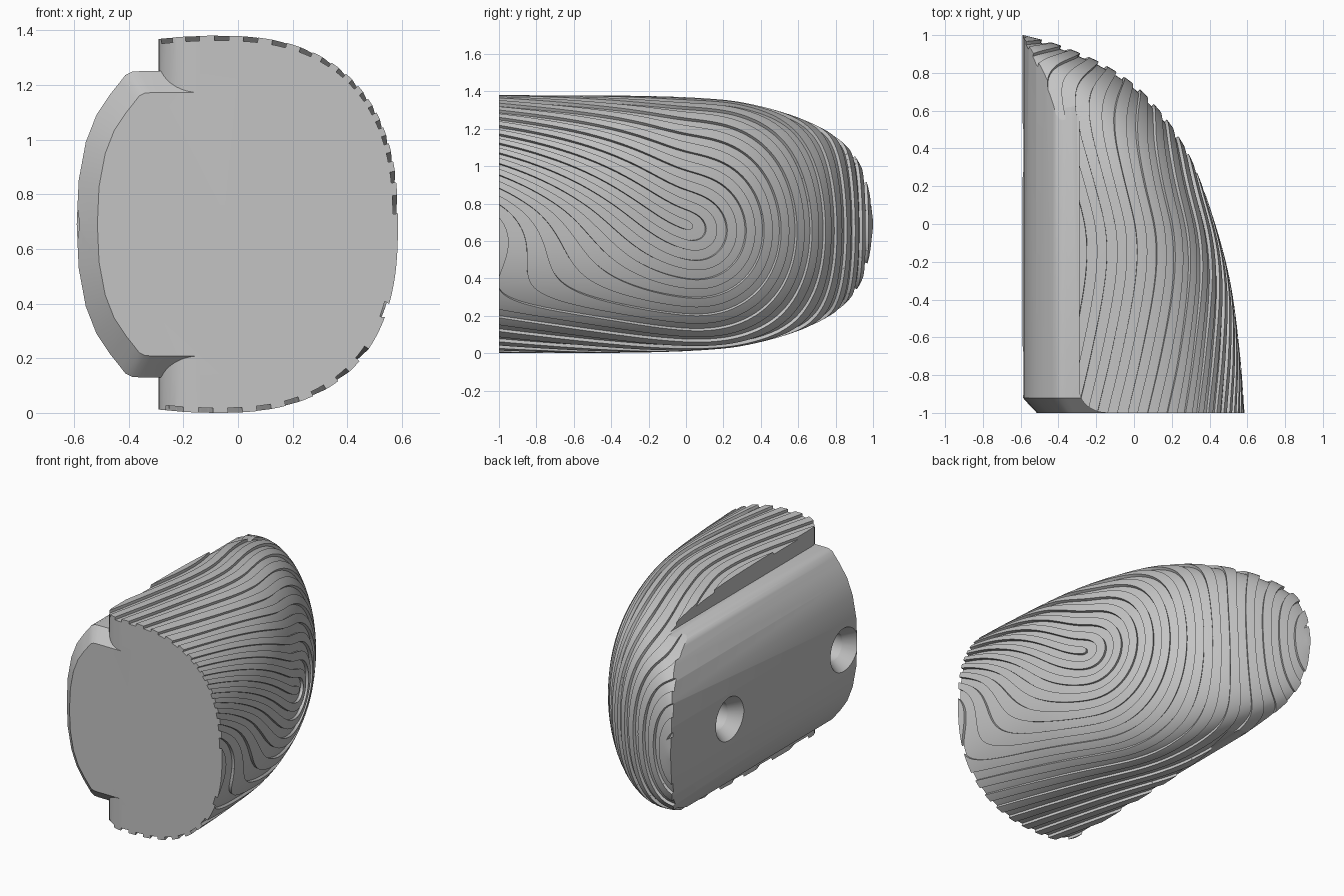
import bpy, bmesh, math

if "Cube" in bpy.data.objects:
    bpy.data.objects.remove(bpy.data.objects["Cube"])

MID = 0.69            # height of the symmetry plane
PITCH, DEPTH = 0.107, 0.018

grey = bpy.data.materials.new("plain grey")
grey.use_nodes = True
grey.diffuse_color = (0.55, 0.55, 0.55, 1)
grey.node_tree.nodes["Principled BSDF"].inputs["Base Color"].default_value = (0.55, 0.55, 0.55, 1)


def interp(table, t):
    # smooth cubic through (position, value) pairs
    n = len(table)
    def slope(i):
        a, b = table[max(i - 1, 0)], table[min(i + 1, n - 1)]
        return (b[1] - a[1]) / (b[0] - a[0])
    for i in range(n - 1):
        (a, p), (b, q) = table[i], table[i + 1]
        if t <= b or i == n - 2:
            h, s = b - a, (t - a) / (b - a)
            return (p * (1 + 2 * s) * (1 - s) ** 2 + q * s * s * (3 - 2 * s)
                    + h * (slope(i) * s * (1 - s) ** 2 - slope(i + 1) * s * s * (1 - s)))


def ease(t):
    # soft ramp from 0 to 1
    t = min(max(t, 0), 1)
    return t * t * (3 - 2 * t)


def loft(name, rings):
    # closed solid through rings of equal point count
    bm = bmesh.new()
    rows = [[bm.verts.new(p) for p in ring] for ring in rings]
    n = len(rows[0])
    for r, s in zip(rows, rows[1:]):
        for j in range(n):
            k = (j + 1) % n
            bm.faces.new((r[j], r[k], s[k], s[j]))
    bm.faces.new(rows[0][::-1])
    bm.faces.new(rows[-1])
    bmesh.ops.recalc_face_normals(bm, faces=bm.faces[:])
    mesh = bpy.data.meshes.new(name)
    bm.to_mesh(mesh)
    bm.free()
    mesh.materials.append(grey)
    obj = bpy.data.objects.new(name, mesh)
    bpy.context.collection.objects.link(obj)
    return obj


def subtract(obj, cutter):
    mod = obj.modifiers.new("cut", 'BOOLEAN')
    mod.operation, mod.solver, mod.object = 'DIFFERENCE', 'EXACT', cutter
    bpy.context.view_layer.objects.active = obj
    bpy.ops.object.modifier_apply(modifier=mod.name)
    bpy.data.objects.remove(cutter)


# Outline tables along y: front of pad, widest line, half height
PAD = [(-1, .585), (-.7, .562), (-.32, .512), (0, .43), (.317, .315), (.5, .212),
       (.63, .11), (.74, 0), (.84, -.15), (.915, -.31), (.965, -.45), (1, -.585)]
WIDE = [(-1, -.08), (0, -.08), (.3, -.12), (.56, -.22), (.8, -.4), (1, -.64)]
HALF = [(-1, .69), (-.2, .685), (.2, .665), (.4, .63), (.6, .57), (.75, .5),
        (.85, .425), (.93, .32), (.98, .18), (1, .04)]


def section(y):
    # rounded pad with nearly straight sides running to the back
    pad, wide, half = (interp(t, y) for t in (PAD, WIDE, HALF))
    power = .8 + .17 * ease((y + .3) / .9)
    points = []
    for i in range(-104, 105):
        side = 1 if i > 0 else -1
        if abs(i) > 84:
            f = (abs(i) - 84) / 20
            x = wide + (-.66 - wide) * f
            z = half * (1 - .13 * f * f)
        else:
            a = abs(i) / 84 * math.pi / 2
            x = wide + (pad - wide) * max(math.cos(a), 0) ** power
            z = half * math.sin(a) ** power
        points.append((x, y, MID + side * z))
    return points


# Smooth fingertip body, a little long at the front for trimming
ROWS = 165
stations = [-1.04 + 2.04 * (.5 * math.sin(i / ROWS * math.pi / 2) + .5 * i / ROWS)
            for i in range(ROWS + 1)]
grid = [section(y) for y in stations]
COLS, CENTRE = len(grid[0]), len(grid[0]) // 2
body = loft("fingertip_body", grid)


def lengths(points, zero):
    # running distance along a line of points, measured from one of them
    d = [0]
    for p, q in zip(points, points[1:]):
        d.append(d[-1] + math.dist(p, q))
    return [v - d[zero] for v in d]


def groove(u, v):
    # loop pattern: rings round the core, arms slanting away behind it
    behind = -.08 * math.log1p(math.exp(min(-u / .08, 60)))
    ahead = u - behind
    lean = .7 - .5 * ease((.1 - v) / .6) - .4 * ease((v - .1) / .7)
    r = math.hypot(max(ahead - .055, 0), v + lean * (behind + .055))
    return abs((r / PITCH + .5) % 1 - .5) - .2501     # positive inside a groove


core = min(range(ROWS + 1), key=lambda i: abs(stations[i]))
along = lengths([row[CENTRE] for row in grid], core)
field = []
for i, row in enumerate(grid):
    for j, v in enumerate(lengths(row, CENTRE)):
        rim = i in (0, ROWS) or j in (0, COLS - 1) or stations[i] > .99
        field.append(-.1 if rim else groove(along[i], v))

# Cut the skin along the groove outlines, then sink the grooves
bm = bmesh.new()
bm.from_mesh(body.data)
level = dict(zip(bm.verts, field))
cuts = []
for e in bm.edges[:]:
    a, b = e.verts
    if level[a] * level[b] < 0:
        part = min(max(level[a] / (level[a] - level[b]), .04), .96)
        vert = bmesh.utils.edge_split(e, a, part)[1]
        level[vert] = 0
        cuts.append(vert)
bmesh.ops.connect_verts(bm, verts=cuts)
bm.normal_update()
sunk = [f for f in bm.faces if sum(level[v] for v in f.verts) > 0]
normals = {v.co.copy().freeze(): v.normal.copy() for f in sunk for v in f.verts}
result = bmesh.ops.extrude_face_region(bm, geom=sunk)["geom"]
for v in result:
    if isinstance(v, bmesh.types.BMVert):
        v.co -= normals[v.co.copy().freeze()] * DEPTH
left_over = [f for f in sunk if f.is_valid]
if left_over:
    bmesh.ops.delete(bm, geom=left_over, context='FACES')
bmesh.ops.recalc_face_normals(bm, faces=bm.faces[:])
bm.to_mesh(body.data)
bm.free()

# Flat front end
subtract(body, loft("front_trim", [
    [(-1, y, -.5), (1, y, -.5), (1, y, 2), (-1, y, 2)] for y in (-1.3, -1)]))

# Nail block: rounded back with a tapered front end
half_nail = [(-.59, 0), (-.583, .16), (-.557, .3), (-.518, .4), (-.468, .475),
             (-.432, .52), (-.412, .546), (-.388, .558), (-.36, .56), (-.05, .56)]
nail = [(x, -z) for x, z in half_nail[:0:-1]] + half_nail


def nail_ring(y, scale):
    return [(-.05 + (x + .05) * scale, y, MID + z * scale) for x, z in nail]


nail_block = loft("nail_block", [nail_ring(-1.08, .72), nail_ring(-.92, 1), nail_ring(1.3, 1)])

# Recess beside the nail, with a rounded front corner
corner = [(-.29 + .15 * (1 - math.cos(a)), -.88 - .12 * math.sin(a))
          for a in (math.pi / 2 * k / 10 for k in range(11))]
plan = [(-.9, 1.2), (-.29, 1.2)] + corner + [(-.13, -1.04), (-.9, -1.04)]
recess = loft("recess", [[(x, y, z) for x, y in plan] for z in (-.3, 1.7)])
subtract(recess, nail_block)
subtract(body, recess)

# Two countersunk screw holes in the nail
for y in (.39, -.79):
    hole = loft("screw_hole", [
        [(x, y + r * math.cos(a), MID + r * math.sin(a))
         for a in (math.tau * k / 40 for k in range(40))]
        for x, r in ((-.65, .185), (-.51, .09), (-.2, .09))])
    subtract(body, hole)

bpy.ops.object.select_all(action='DESELECT')
body.select_set(True)
bpy.context.view_layer.objects.active = body
bpy.ops.object.shade_smooth_by_angle(angle=math.radians(30))
